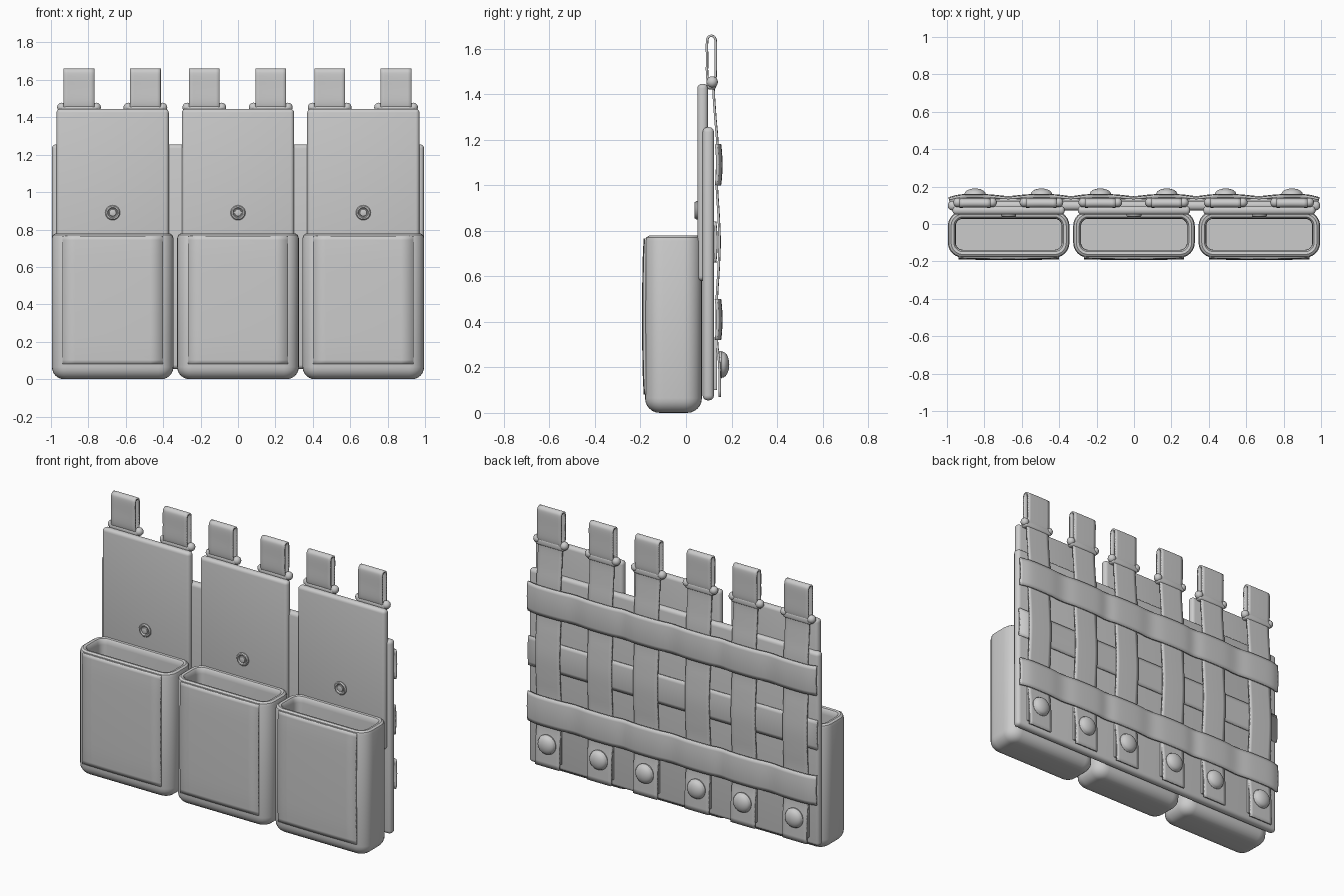
import bpy, bmesh, math
from mathutils import Vector

if "Cube" in bpy.data.objects:
    bpy.data.objects.remove(bpy.data.objects["Cube"])


def finish(name, bm, angle=35):
    bmesh.ops.recalc_face_normals(bm, faces=bm.faces)
    me = bpy.data.meshes.new(name)
    bm.to_mesh(me)
    bm.free()
    ob = bpy.data.objects.new(name, me)
    bpy.context.collection.objects.link(ob)
    bpy.ops.object.select_all(action='DESELECT')
    ob.select_set(True)
    bpy.context.view_layer.objects.active = ob
    bpy.ops.object.shade_smooth_by_angle(angle=math.radians(angle))
    return ob


def box(name, lo, hi, r):
    """Box between two corners with rounded edges."""
    bm = bmesh.new()
    bmesh.ops.create_cube(bm, size=1)
    for v in bm.verts:
        v.co = [(lo[i] + hi[i]) / 2 + v.co[i] * (hi[i] - lo[i]) for i in range(3)]
    bmesh.ops.bevel(bm, geom=bm.edges[:], offset=r, segments=4, profile=0.5, affect='EDGES')
    return finish(name, bm)


def loft_rects(name, cx, cy, w, d, radius, levels):
    """Stack of rounded rectangles, each level = (inset, z); both ends capped."""
    bm = bmesh.new()
    rings = []
    for inset, z in levels:
        r = max(radius - inset, 0.02)
        ring = []
        for k, (sx, sy) in enumerate([(1, 1), (-1, 1), (-1, -1), (1, -1)]):
            for i in range(7):
                a = math.pi / 2 * (k + i / 6)
                ring.append(bm.verts.new((cx + sx * (w / 2 - inset - r) + r * math.cos(a),
                                          cy + sy * (d / 2 - inset - r) + r * math.sin(a), z)))
        rings.append(ring)
    for a, b in zip(rings, rings[1:]):
        for i in range(len(a)):
            j = (i + 1) % len(a)
            bm.faces.new((a[i], a[j], b[j], b[i]))
    bm.faces.new(rings[0])
    bm.faces.new(rings[-1])
    return finish(name, bm)


def lathe(name, centre, profile, n=28):
    """Revolve (radius, y) points about a y axis through centre."""
    bm = bmesh.new()
    vs = [bm.verts.new((centre[0] + r, centre[1] + y, centre[2])) for r, y in profile]
    es = [bm.edges.new(p) for p in zip(vs, vs[1:])]
    bmesh.ops.spin(bm, geom=vs + es, cent=centre, axis=(0, 1, 0), angle=2 * math.pi, steps=n)
    bmesh.ops.remove_doubles(bm, verts=bm.verts, dist=1e-5)
    return finish(name, bm)


def smooth_path(pts, n=5):
    """Catmull-Rom curve through the points."""
    p = [Vector(q) for q in pts]
    p = [2 * p[0] - p[1]] + p + [2 * p[-1] - p[-2]]
    out = []
    for i in range(1, len(p) - 2):
        a, b, c, d = p[i - 1:i + 3]
        for k in range(n):
            t = k / n
            out.append(0.5 * (2 * b + (c - a) * t + (2 * a - 5 * b + 4 * c - d) * t * t
                              + (3 * b - a - 3 * c + d) * t ** 3))
    return out + [p[-2]]


def ribbon(name, pts, across, bulge, thick):
    """Webbing: sweep a slightly arched strip of half-width vector 'across'."""
    bm = bmesh.new()
    across = Vector(across)
    rows = []
    for p in smooth_path(pts):
        rows.append([bm.verts.new(p + across * t + Vector((0, bulge * (1 - t * t), 0)))
                     for t in (-1, -.75, -.4, 0, .4, .75, 1)])
    for a, b in zip(rows, rows[1:]):
        for i in range(6):
            bm.faces.new((a[i], a[i + 1], b[i + 1], b[i]))
    ob = finish(name, bm, 40)
    m = ob.modifiers.new('thickness', 'SOLIDIFY')
    m.thickness = thick
    m.offset = 0
    return ob


# Backing board
box('backing_board', (-0.995, 0.073, 0.055), (0.995, 0.123, 1.255), 0.022)

# Three open pouches, each with front panel, tall back panel and snap
R = 0.065
arc = [(R * (1 - math.sin(a)), R * (1 - math.cos(a)))
       for a in [math.pi / 2 * i / 6 for i in range(7)]]
rim = [(0, 0.755), (0.005, 0.77), (0.017, 0.778), (0.032, 0.775), (0.04, 0.765),
       (0.042, 0.74), (0.042, 0.06)]
for cx in (-0.67, 0, 0.67):
    loft_rects('pouch', cx, -0.055, 0.65, 0.25, 0.08, arc + rim)
    # front panel, gently bowed and easing in at the bottom and top
    face = [(cx, y, z) for y, z in ((-0.176, 0.08), (-0.181, 0.2), (-0.183, 0.42),
                                    (-0.181, 0.65), (-0.176, 0.765))]
    ribbon('pouch_front_panel', face, (0.268, 0, 0), -0.004, 0.012)
    box('pouch_back_panel', (cx - 0.3, 0.05, 0.58), (cx + 0.3, 0.096, 1.445), 0.02)
    lathe('panel_snap', (cx, 0.05, 0.89),
          [(0.04, 0.004), (0.04, -0.006), (0.035, -0.012), (0.028, -0.012), (0.023, -0.005),
           (0.02, -0.005), (0.018, -0.01), (0.01, -0.012), (0, -0.012)])

# Horizontal webbing: outer rows pass over the straps, middle row passes under
strap_x = (-0.85, -0.495, -0.18, 0.175, 0.49, 0.845)
for z, over in ((0.41, True), (0.75, False), (1.09, True)):
    if over:
        pts = [(-0.99, 0.132, z)]
        for i, x in enumerate(strap_x):
            pts += [(x - 0.07, 0.147, z), (x + 0.07, 0.147, z)]
            if i < 5:
                pts.append(((x + strap_x[i + 1]) / 2, 0.138, z))
        pts.append((0.99, 0.132, z))
    else:
        pts = [(-0.99, 0.126, z), (-0.4, 0.127, z), (0.4, 0.127, z), (0.99, 0.126, z)]
    ribbon('horizontal_webbing', pts, (0, 0, 0.09), 0.006, 0.012)

# Vertical straps with top loop, slide bar and domed snap
side = [(0.148, 0.07), (0.146, 0.21), (0.135, 0.32), (0.135, 0.5), (0.142, 0.62), (0.147, 0.75),
        (0.142, 0.88), (0.135, 1.0), (0.137, 1.18), (0.128, 1.3), (0.121, 1.42), (0.129, 1.475),
        (0.130, 1.56), (0.130, 1.63), (0.124, 1.65), (0.111, 1.656), (0.098, 1.65),
        (0.092, 1.63), (0.092, 1.56), (0.093, 1.475), (0.106, 1.43)]
for x in strap_x:
    ribbon('vertical_strap', [(x, y, z) for y, z in side], (0.082, 0, 0), 0.001, 0.01)
    box('strap_end_layer', (x - 0.082, 0.12, 0.1), (x + 0.082, 0.137, 0.33), 0.004)
    box('slide_bar', (x - 0.1, 0.09, 1.42), (x + 0.1, 0.133, 1.464), 0.014)
    for s in (-1, 1):
        bm = bmesh.new()
        bmesh.ops.create_uvsphere(bm, u_segments=16, v_segments=10, radius=0.025)
        for v in bm.verts:
            v.co += Vector((x + s * 0.092, 0.115, 1.453))
        finish('slide_bar_end', bm)
    dome = [(0.058, -0.006), (0.06, 0.006)]
    dome += [(0.057 * math.cos(a), 0.01 + 0.031 * math.sin(a))
             for a in [math.pi / 2 * i / 7 for i in range(7)]] + [(0, 0.041)]
    lathe('strap_snap', (x, 0.149, 0.212), dome)
